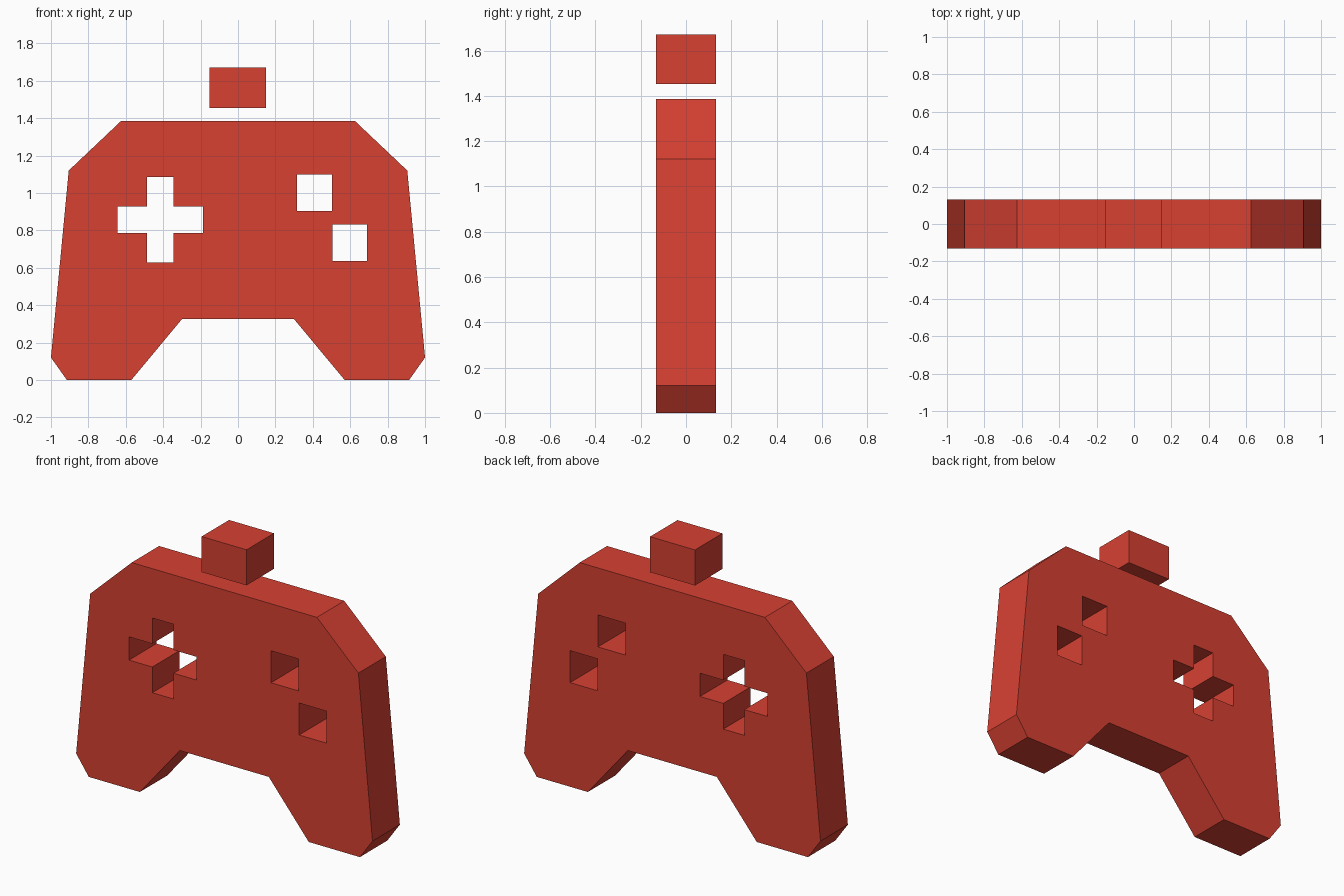
import bpy, bmesh

if "Cube" in bpy.data.objects:
    bpy.data.objects.remove(bpy.data.objects["Cube"])

DEPTH = 0.132  # half thickness

red = bpy.data.materials.new("red")
red.diffuse_color = (0.68, 0.052, 0.032, 1)
red.use_nodes = True
red.node_tree.nodes["Principled BSDF"].inputs["Base Color"].default_value = red.diffuse_color


def rect(x0, x1, z0, z1):
    return [(x0, z0), (x1, z0), (x1, z1), (x0, z1)]


def plate(name, *loops):
    """Fill an outline (with hole loops) in the xz plane and extrude it along y."""
    bm = bmesh.new()
    edges = []
    for loop in loops:
        vs = [bm.verts.new((x, -DEPTH, z)) for x, z in loop]
        edges += [bm.edges.new((a, b)) for a, b in zip(vs, vs[1:] + vs[:1])]
    bmesh.ops.triangle_fill(bm, edges=edges, use_beauty=True, normal=(0, -1, 0))
    out = bmesh.ops.extrude_face_region(bm, geom=bm.faces[:], use_keep_orig=True)
    verts = [g for g in out["geom"] if isinstance(g, bmesh.types.BMVert)]
    bmesh.ops.translate(bm, verts=verts, vec=(0, 2 * DEPTH, 0))
    bmesh.ops.recalc_face_normals(bm, faces=bm.faces[:])
    mesh = bpy.data.meshes.new(name)
    bm.to_mesh(mesh)
    bm.free()
    mesh.materials.append(red)
    obj = bpy.data.objects.new(name, mesh)
    bpy.context.collection.objects.link(obj)
    return obj


# Body outline: right half mirrored to the left
half = [(0.30, 0.325), (0.57, 0), (0.915, 0), (1.0, 0.12), (0.905, 1.12), (0.625, 1.385)]
outline = half + [(-x, z) for x, z in reversed(half)]

# Direction-pad cross hole
cx, cz, a, b = -0.415, 0.856, 0.071, 0.228
quarter = [(b, -a), (b, a), (a, a), (a, b)]
cross = [(b, -a), (b, a), (a, a), (a, b), (-a, b), (-a, a),
         (-b, a), (-b, -a), (-a, -a), (-a, -b), (a, -b), (a, -a)]
cross = [(cx + x, cz + z) for x, z in cross]

# Body with cross and two button holes
plate("controller_body", outline, cross,
      rect(0.315, 0.502, 0.903, 1.098),
      rect(0.505, 0.69, 0.635, 0.83))

# Floating block above the body
plate("top_block", rect(-0.153, 0.15, 1.453, 1.67))
